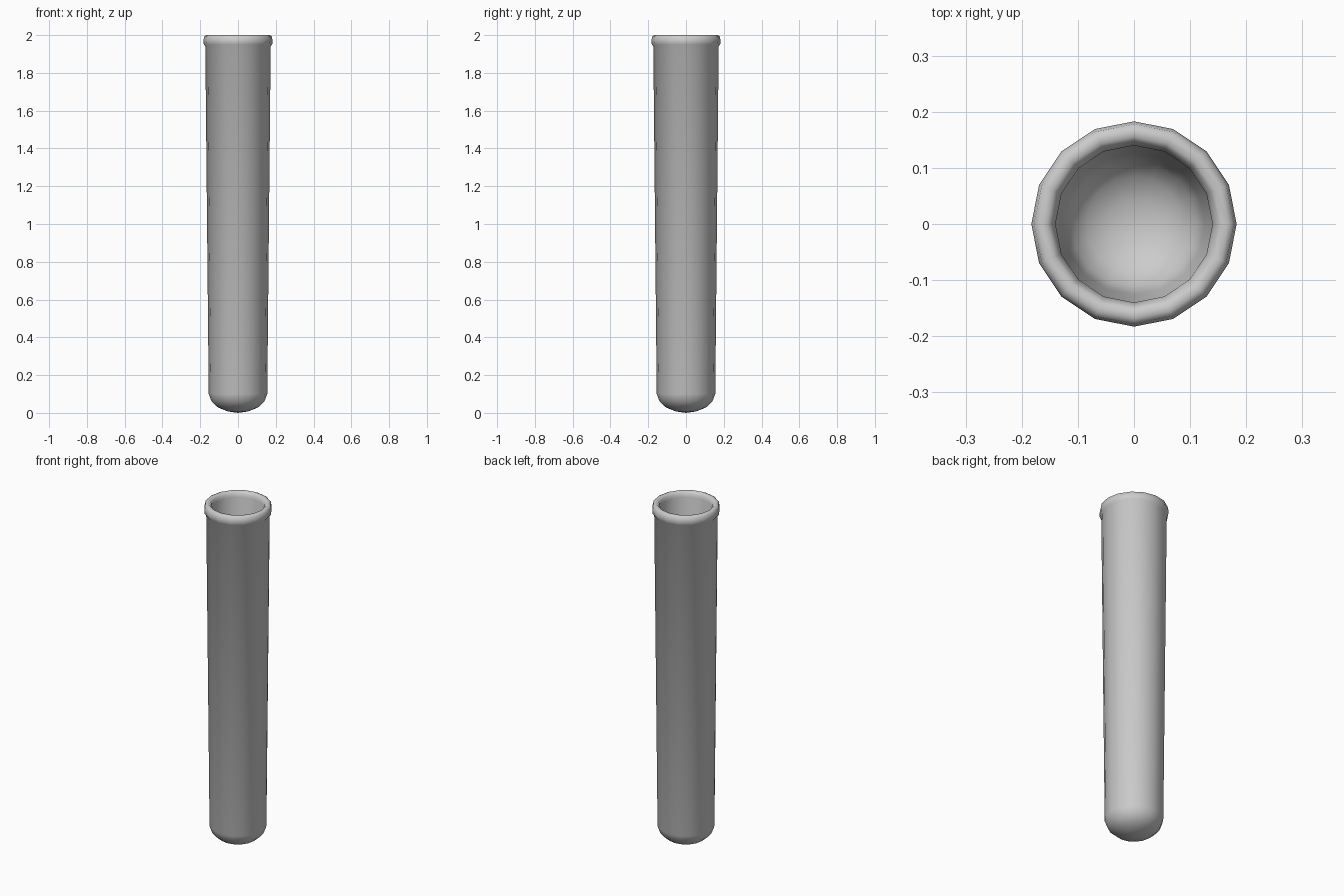
import bpy, bmesh, math

if "Cube" in bpy.data.objects:
    bpy.data.objects.remove(bpy.data.objects["Cube"])

SIDES = 16

# Half cross-section (radius, height): outside from the base up, over the lip, down the inside
outer = [(0.0, 0.0), (0.055, 0.008), (0.105, 0.028), (0.14, 0.06), (0.155, 0.1)]
lip = [(0.173, 1.94), (0.181, 1.95), (0.183, 1.97), (0.178, 1.995), (0.168, 2.0),
       (0.155, 2.0), (0.146, 1.99), (0.14, 1.97)]
inner = [(0.126, 0.13), (0.112, 0.09), (0.085, 0.06), (0.045, 0.042), (0.0, 0.036)]
profile = outer + lip + inner

# Revolve the section around the z axis
bm = bmesh.new()
verts = [bm.verts.new((r, 0, z)) for r, z in profile]
edges = [bm.edges.new(pair) for pair in zip(verts, verts[1:])]
bmesh.ops.spin(bm, geom=verts + edges, cent=(0, 0, 0), axis=(0, 0, 1),
               angle=2 * math.pi, steps=SIDES, use_merge=True)
bmesh.ops.remove_doubles(bm, verts=bm.verts, dist=0.0005)
bmesh.ops.recalc_face_normals(bm, faces=bm.faces)

mesh = bpy.data.meshes.new("test_tube")
bm.to_mesh(mesh)
bm.free()
tube = bpy.data.objects.new("test_tube", mesh)
bpy.context.collection.objects.link(tube)

# Smooth glass surface
bpy.context.view_layer.objects.active = tube
tube.select_set(True)
bpy.ops.object.shade_smooth_by_angle(angle=math.radians(60))
